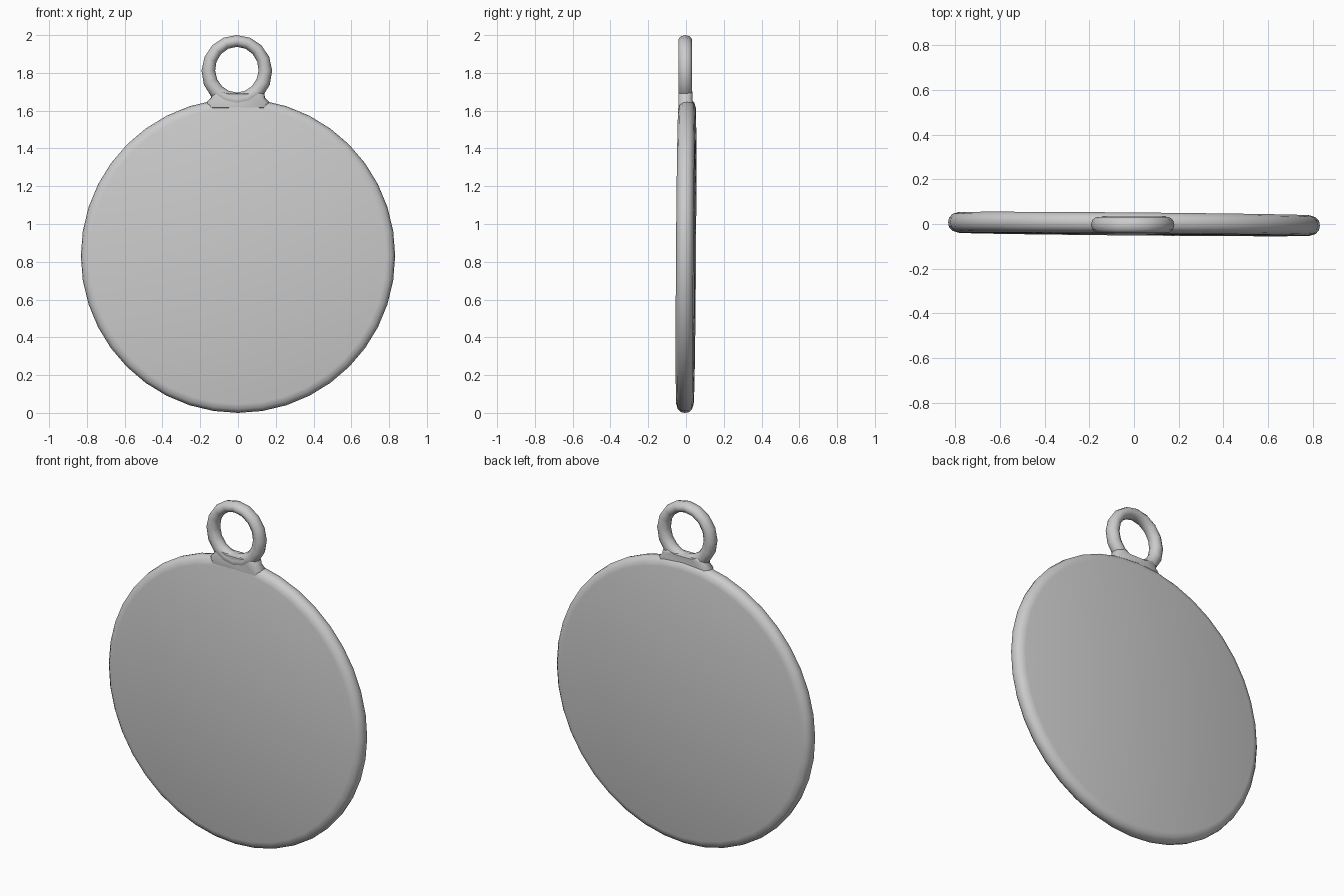
import bpy, bmesh, math
from mathutils import Vector

if "Cube" in bpy.data.objects:
    bpy.data.objects.remove(bpy.data.objects["Cube"])

def finish(name, bm, angle=60):
    bmesh.ops.recalc_face_normals(bm, faces=bm.faces)
    me = bpy.data.meshes.new(name)
    bm.to_mesh(me)
    bm.free()
    ob = bpy.data.objects.new(name, me)
    bpy.context.collection.objects.link(ob)
    bpy.ops.object.select_all(action='DESELECT')
    ob.select_set(True)
    bpy.context.view_layer.objects.active = ob
    bpy.ops.object.shade_smooth_by_angle(angle=math.radians(angle))
    return ob

# Disc: rounded-rim profile spun around y, with a very slight lean
R, N = 0.832, 40
half = [(0.785, 0.046), (0.812, 0.038), (0.828, 0.021)]
profile = [(r, -y) for r, y in half] + [(R, 0)] + [(r, y) for r, y in reversed(half)]
bm = bmesh.new()
rings = []
for r, y in profile:
    ring = []
    for i in range(N):
        a = 2 * math.pi * i / N
        x, z = r * math.sin(a), r * math.cos(a)
        ring.append(bm.verts.new((x, y - 0.009 * x + 0.007 * z, z + R)))
    rings.append(ring)
for a, b in zip(rings, rings[1:]):
    for i in range(N):
        j = (i + 1) % N
        bm.faces.new((a[i], a[j], b[j], b[i]))
for ring, y in ((rings[0], -0.047), (rings[-1], 0.047)):
    c = bm.verts.new((0, y, R))
    for i in range(N):
        bm.faces.new((ring[i], ring[(i + 1) % N], c))
finish("disc", bm)

# Hanging loop: round tube, slimmer at the top
bm = bmesh.new()
M, S = 16, 10
loop = []
for i in range(M):
    a = 2 * math.pi * i / M
    d = Vector((math.sin(a), 0, math.cos(a)))
    t = 0.036 - 0.005 * math.cos(a)
    mid = Vector((-0.006, -0.004, 1.812)) + Vector((0.151 * d.x, 0, 0.157 * d.z))
    loop.append([bm.verts.new(mid + d * t * math.cos(b) + Vector((0, 0.038 * math.sin(b), 0)))
                 for b in (2 * math.pi * k / S for k in range(S))])
for i in range(M):
    a, b = loop[i], loop[(i + 1) % M]
    for k in range(S):
        l = (k + 1) % S
        bm.faces.new((a[k], a[l], b[l], b[k]))
finish("hanging_loop", bm, 80)

# Flared neck joining loop and disc
side = [(0.06, 1.695), (0.115, 1.71), (0.14, 1.69), (0.143, 1.668), (0.165, 1.645), (0.16, 1.61)]
outline = side + [(-x, z) for x, z in reversed(side)]
bm = bmesh.new()
layers = []
for y, s in ((-0.04, 0.86), (-0.022, 0.98), (0.0, 1.0), (0.018, 0.98), (0.034, 0.86)):
    layers.append([bm.verts.new((x * s, y, 1.65 + (z - 1.65) * s)) for x, z in outline])
n = len(outline)
for a, b in zip(layers, layers[1:]):
    for i in range(n):
        j = (i + 1) % n
        bm.faces.new((a[i], a[j], b[j], b[i]))
bm.faces.new(layers[0])
bm.faces.new(layers[-1])
finish("neck", bm)
